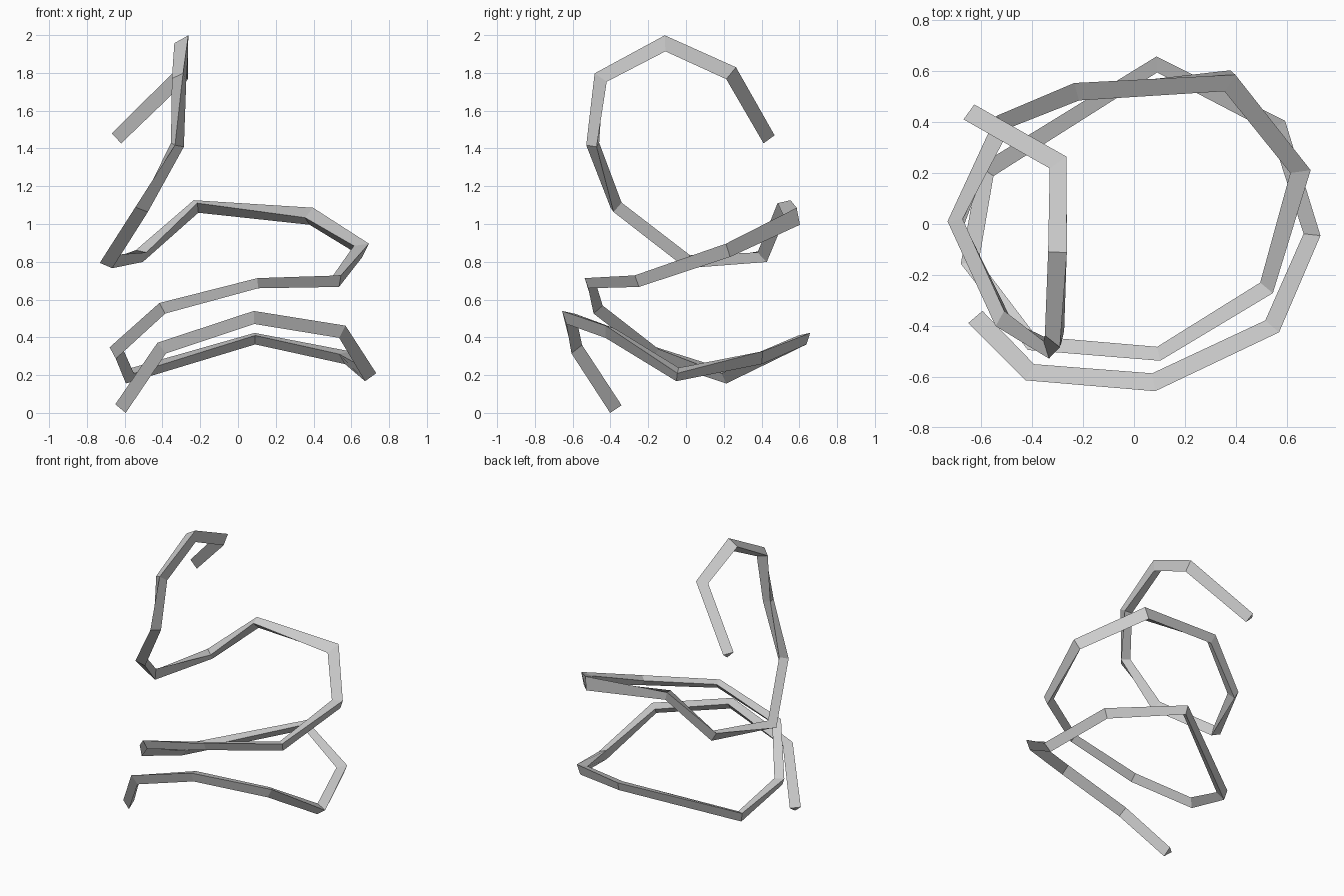
import bpy, bmesh
from mathutils import Vector, Quaternion
from math import pi

if "Cube" in bpy.data.objects:
    bpy.data.objects.remove(bpy.data.objects["Cube"])

# Centre line: two and a half coils, then a hook curling over at the top
PATH = [Vector(p) for p in (
    (-.613, -.377, .03), (-.40, -.59, .35), (.08, -.625, .513), (.54, -.41, .437),
    (.69, -.045, .207), (.565, .39, .30), (.09, .63, .40), (-.585, .21, .198),
    (-.645, -.16, .325), (-.395, -.475, .56), (.10, -.512, .693), (.525, -.25, .705),
    (.655, .215, .87), (.377, .57, 1.04), (-.22, .525, 1.10), (-.51, .41, .838),
    (-.69, .01, .80), (-.51, -.375, 1.09), (-.325, -.487, 1.42), (-.305, -.447, 1.775),
    (-.288, -.11, 1.958), (-.287, .232, 1.805), (-.638, .43, 1.46))]

# Where the ridge of the triangular section points, if not outward and up
RIDGE = {0: (-1, 0, 0), 4: (1, 0, .1), 13: (.2, .4, 1), 16: (-1, 0, -.1),
         17: (-.8, -.6, 0), 18: (-.2, -1, 0), 19: (.3, -.8, .5),
         20: (.5, 0, .85), 21: (.5, .4, .65), 22: (0, 1, 0)}
RADIUS = {6: .037, 9: .037, 10: .033, 11: .038, 12: .047, 13: .054,
          19: .046, 20: .049, 21: .047}


def section(i):
    """Three corners of the strip around path point i."""
    p = PATH[i]
    tangent = Vector()
    if i > 0:
        tangent += (p - PATH[i - 1]).normalized()
    if i < len(PATH) - 1:
        tangent += (PATH[i + 1] - p).normalized()
    tangent.normalize()
    outward = Vector((p.x, p.y, 0)).normalized() + Vector((0, 0, .9))
    ridge = Vector(RIDGE.get(i, outward))
    ridge = (ridge - tangent * ridge.dot(tangent)).normalized()
    r = RADIUS.get(i, .042)
    return [p + r * (Quaternion(tangent, k * 2 * pi / 3) @ ridge) for k in range(3)]


# Sweep the triangular section along the path
bm = bmesh.new()
rings = [[bm.verts.new(v) for v in section(i)] for i in range(len(PATH))]
for a, b in zip(rings, rings[1:]):
    for k in range(3):
        n = (k + 1) % 3
        bm.faces.new((a[k], a[n], b[n], b[k]))
bm.faces.new(rings[0][::-1])
bm.faces.new(rings[-1])
bmesh.ops.recalc_face_normals(bm, faces=bm.faces)

# Stand it on the ground
low = min(v.co.z for v in bm.verts)
bmesh.ops.translate(bm, verts=bm.verts, vec=(0, 0, -low))

mesh = bpy.data.meshes.new("coiled_strip")
bm.to_mesh(mesh)
bm.free()
bpy.context.collection.objects.link(bpy.data.objects.new("coiled_strip", mesh))
